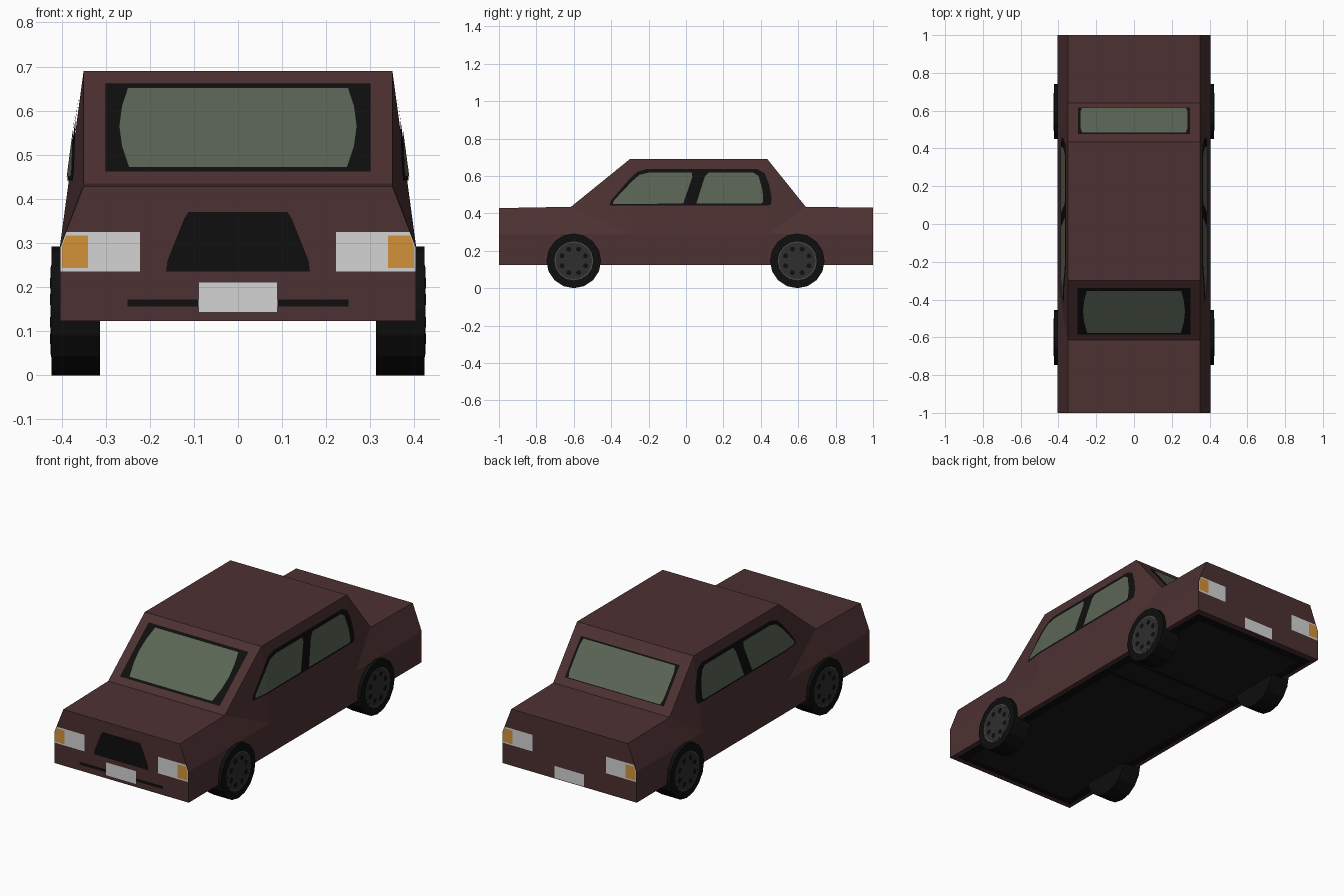
import bpy, bmesh, math
from mathutils import Vector
from mathutils.bvhtree import BVHTree

if "Cube" in bpy.data.objects:
    bpy.data.objects.remove(bpy.data.objects["Cube"])


def srgb(*rgb):
    return [((c / 255 + 0.055) / 1.055) ** 2.4 if c > 10 else c / 255 / 12.92 for c in rgb] + [1]


def material(name, *rgb):
    m = bpy.data.materials.new(name)
    m.diffuse_color = srgb(*rgb)
    m.use_nodes = True
    m.node_tree.nodes["Principled BSDF"].inputs["Base Color"].default_value = m.diffuse_color
    return m


PAINT = material("maroon paint", 77, 49, 50)
BLACK = material("black trim", 14, 14, 14)
GLASS = material("green glass", 90, 101, 84)
WHITE = material("pale grey", 212, 212, 212)
ORANGE = material("orange lens", 210, 146, 58)
UNDER = material("underside grey", 27, 27, 27)
RIM = material("rim grey", 46, 46, 46)
RIM_LIGHT = material("rim edge grey", 80, 82, 76)


def finish(bm, name, mat):
    me = bpy.data.meshes.new(name)
    bm.to_mesh(me)
    bm.free()
    me.materials.append(mat)
    ob = bpy.data.objects.new(name, me)
    bpy.context.collection.objects.link(ob)
    return ob


# Body: cross-sections along the length, (y, top height)
BOTTOM, BELT, HALF, TOP_HALF = 0.123, 0.29, 0.404, 0.35
SECTIONS = [(-1, 0.428), (-0.615, 0.435), (-0.3, 0.69),
            (0.435, 0.69), (0.64, 0.435), (1, 0.43)]
bm = bmesh.new()
rings = []
for y, top in SECTIONS:
    prof = [(-HALF, BOTTOM), (-HALF, BELT), (-TOP_HALF, top),
            (TOP_HALF, top), (HALF, BELT), (HALF, BOTTOM)]
    rings.append([bm.verts.new((x, y, z)) for x, z in prof])
for i, (a, b) in enumerate(zip(rings, rings[1:])):
    for k in range(6):
        n = (k + 1) % 6
        if i in (1, 3) and k in (1, 3):
            # pillar: split from low top corner to the belt under the roof corner
            belt, top = (k, n) if k == 1 else (n, k)
            lo, hi = (a, b) if i == 1 else (b, a)
            bm.faces.new((lo[top], hi[top], hi[belt]))
            bm.faces.new((lo[top], hi[belt], lo[belt]))
        else:
            bm.faces.new((a[k], a[n], b[n], b[k]))
bm.faces.new(rings[0])
bm.faces.new(rings[-1])
bmesh.ops.recalc_face_normals(bm, faces=bm.faces)
tree = BVHTree.FromBMesh(bm, epsilon=1e-5)
finish(bm, "body", PAINT)


def plate(name, pts, axis, side, mat, lift):
    """Thin outline projected on to the body along an axis from one side."""
    def place(u, v, w):
        return Vector({"x": (w, u, v), "y": (u, w, v), "z": (u, v, w)}[axis])
    bm = bmesh.new()
    bm.faces.new([bm.verts.new(place(u, v, side * 2)) for u, v in pts])
    if axis == "x":  # fold the side windows at the pillar creases
        for y in (-0.3, 0.435):
            bmesh.ops.bisect_plane(bm, geom=bm.verts[:] + bm.edges[:] + bm.faces[:],
                                   plane_co=(0, y, 0), plane_no=(0, 1, 0))
    out = place(0, 0, side)
    for v in bm.verts:
        hit = tree.ray_cast(v.co, -out)[0]
        if hit:
            v.co = hit + out * lift
    bm.normal_update()
    for f in bm.faces:
        if f.normal.dot(out) < 0:
            f.normal_flip()
    return finish(bm, name, mat)


def box(x0, x1, z0, z1):
    return [(x0, z0), (x1, z0), (x1, z1), (x0, z1)]


def mirrored(half):
    return half + [(-x, z) for x, z in reversed(half)]


# Windscreen and rear window
plate("windscreen_frame", box(-0.3, 0.3, 0.462, 0.662), "y", -1, BLACK, 0.004)
plate("windscreen_glass", mirrored([(0.248, 0.472), (0.264, 0.52), (0.27, 0.565),
      (0.264, 0.61), (0.25, 0.653)]), "y", -1, GLASS, 0.008)
plate("rear_window_frame", box(-0.297, 0.297, 0.47, 0.642), "y", 1, BLACK, 0.004)
plate("rear_window_glass", mirrored([(0.275, 0.475), (0.283, 0.5), (0.283, 0.61),
      (0.275, 0.637)]), "y", 1, GLASS, 0.008)

# Side windows
FRAME = [(-0.41, 0.442), (-0.4, 0.47), (-0.3, 0.585), (-0.26, 0.622), (-0.21, 0.637),
         (0.38, 0.637), (0.42, 0.615), (0.445, 0.55), (0.457, 0.49), (0.455, 0.45), (0.44, 0.442)]
FRONT_PANE = [(-0.392, 0.45), (-0.385, 0.47), (-0.29, 0.57), (-0.25, 0.605), (-0.2, 0.618),
              (0.03, 0.618), (0.034, 0.595), (-0.015, 0.452)]
REAR_PANE = [(0.055, 0.452), (0.1, 0.595), (0.12, 0.618), (0.36, 0.618),
             (0.388, 0.6), (0.41, 0.52), (0.412, 0.46), (0.4, 0.452)]
for side, word in ((-1, "left"), (1, "right")):
    plate(word + "_window_frame", FRAME, "x", side, BLACK, 0.003)
    plate(word + "_front_pane", FRONT_PANE, "x", side, GLASS, 0.006)
    plate(word + "_rear_pane", REAR_PANE, "x", side, GLASS, 0.006)

# Lamps at both ends
for end, where in ((-1, "front"), (1, "rear")):
    for s, word in ((-1, "left"), (1, "right")):
        lamp = [(0.222, 0.235), (0.402, 0.235), (0.402, 0.29), (0.389, 0.325), (0.222, 0.325)]
        lens = [(0.34, 0.243), (0.399, 0.243), (0.399, 0.292), (0.39, 0.317), (0.34, 0.317)]
        plate(f"{where}_{word}_lamp", [(s * x, z) for x, z in lamp], "y", end, WHITE, 0.002)
        plate(f"{where}_{word}_indicator", [(s * x, z) for x, z in lens], "y", end, ORANGE, 0.004)

# Grille, bumper slot and number plates
plate("grille", mirrored([(0.163, 0.235), (0.16, 0.26), (0.122, 0.355), (0.112, 0.37)]),
      "y", -1, BLACK, 0.002)
plate("bumper_slot", box(-0.25, 0.25, 0.156, 0.172), "y", -1, BLACK, 0.002)
plate("front_plate", box(-0.09, 0.09, 0.142, 0.212), "y", -1, WHITE, 0.004)
plate("rear_plate", box(-0.09, 0.09, 0.127, 0.192), "y", 1, WHITE, 0.002)

# Underside panels
plate("underside", box(-0.38, 0.38, -0.97, 0.97), "z", -1, BLACK, 0.002)
for n, (y0, y1) in enumerate(((-0.93, 0.2), (0.225, 0.36), (0.385, 0.92))):
    plate(f"underside_panel_{n + 1}", box(-0.33, 0.33, y0, y1), "z", -1, UNDER, 0.004)


# Wheels
def disc(name, mat, radius, x0, x1, y, z, sides=16):
    bpy.ops.mesh.primitive_cylinder_add(vertices=sides, radius=radius, depth=abs(x1 - x0),
                                        location=((x0 + x1) / 2, y, z),
                                        rotation=(0, math.pi / 2, 0))
    ob = bpy.context.object
    ob.name = name
    ob.data.materials.append(mat)


R = 0.146
for y, where in ((-0.6, "front"), (0.595, "rear")):
    for s, word in ((-1, "left"), (1, "right")):
        name = f"{where}_{word}_"
        disc(name + "tyre", BLACK, R, s * 0.313, s * 0.423, y, R)
        disc(name + "rim_edge", RIM_LIGHT, 0.104, s * 0.42, s * 0.424, y, R)
        disc(name + "rim", RIM, 0.099, s * 0.42, s * 0.425, y, R)
        for k in range(8):
            a = (k + 0.5) * math.tau / 8
            disc(name + "rim_hole", BLACK, 0.014, s * 0.42, s * 0.426,
                 y + 0.068 * math.cos(a), R + 0.068 * math.sin(a), 6)
